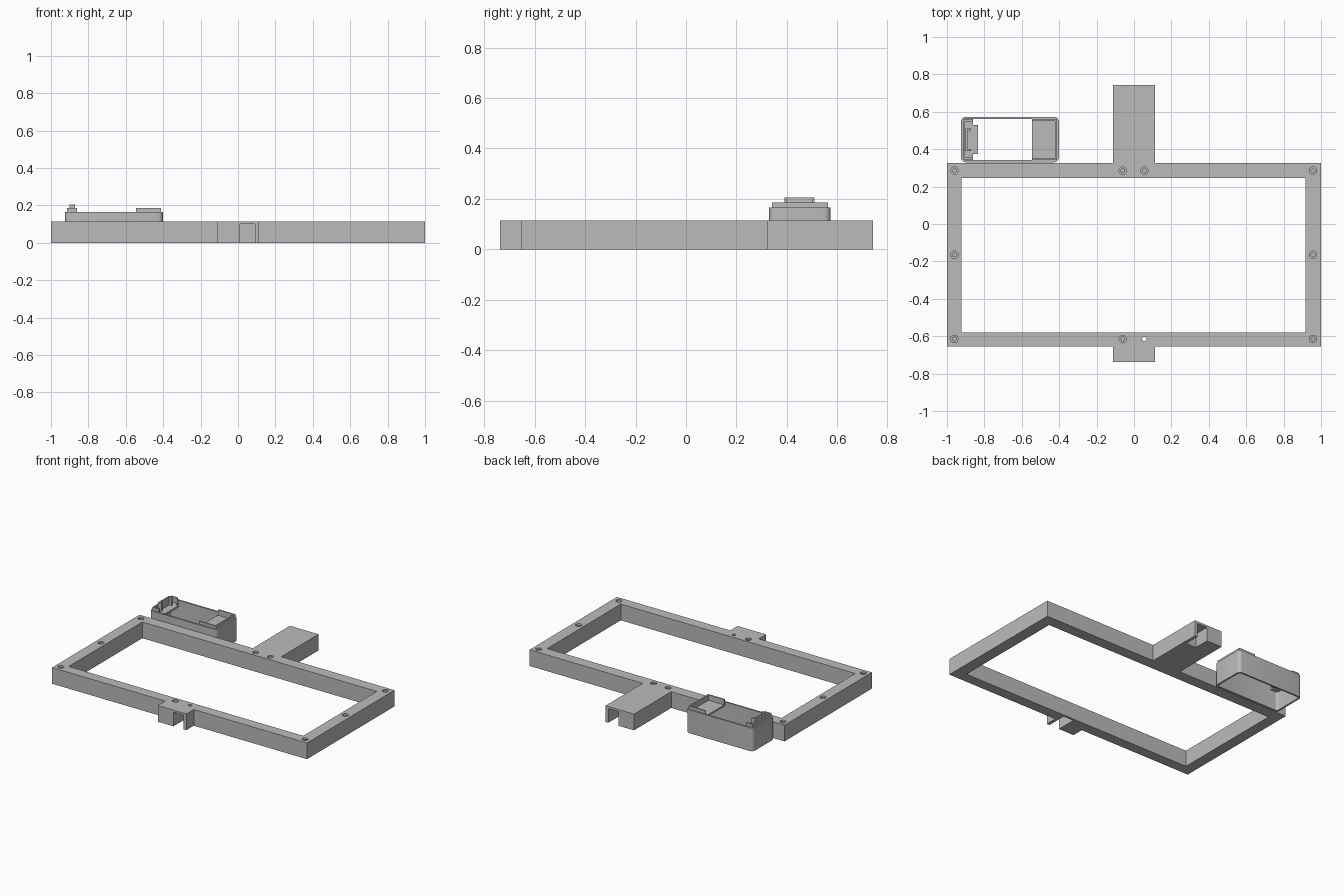
import bpy, bmesh, math

cube = bpy.data.objects.get("Cube")
if cube:
    bpy.data.objects.remove(cube, do_unlink=True)

grey = bpy.data.materials.new("plain grey")
grey.use_nodes = True
COLOUR = (0.5, 0.5, 0.5, 1)
grey.diffuse_color = COLOUR
grey.node_tree.nodes["Principled BSDF"].inputs["Base Color"].default_value = COLOUR


def prism(name, points, z0, z1):
    """Extrude a flat outline from z0 to z1."""
    bm = bmesh.new()
    face = bm.faces.new([bm.verts.new((x, y, z0)) for x, y in points])
    top = bmesh.ops.extrude_face_region(bm, geom=[face])["geom"]
    bmesh.ops.translate(bm, vec=(0, 0, z1 - z0),
                        verts=[v for v in top if isinstance(v, bmesh.types.BMVert)])
    bmesh.ops.recalc_face_normals(bm, faces=bm.faces)
    mesh = bpy.data.meshes.new(name)
    bm.to_mesh(mesh)
    bm.free()
    mesh.materials.append(grey)
    ob = bpy.data.objects.new(name, mesh)
    bpy.context.collection.objects.link(ob)
    return ob


def box(name, x0, x1, y0, y1, z0, z1):
    return prism(name, [(x0, y0), (x1, y0), (x1, y1), (x0, y1)], z0, z1)


def rod(name, x, y, r, z0, z1):
    steps = [i * math.tau / 20 for i in range(20)]
    return prism(name, [(x + r * math.cos(a), y + r * math.sin(a)) for a in steps], z0, z1)


def rounded(x0, x1, y0, y1, r):
    """Outline of a rectangle with round corners."""
    pts = []
    for cx, cy, start in ((x1 - r, y1 - r, 0), (x0 + r, y1 - r, 1),
                          (x0 + r, y0 + r, 2), (x1 - r, y0 + r, 3)):
        for i in range(6):
            a = (start + i / 5) * math.pi / 2
            pts.append((cx + r * math.cos(a), cy + r * math.sin(a)))
    return pts


def cut(target, cutters):
    for c in cutters:
        c.hide_render = True
        mod = target.modifiers.new("cut", 'BOOLEAN')
        mod.operation, mod.solver, mod.object = 'DIFFERENCE', 'EXACT', c
        bpy.context.view_layer.objects.active = target
        bpy.ops.object.modifier_apply(modifier=mod.name)
        bpy.data.objects.remove(c, do_unlink=True)


# Rectangular frame with a short front tab and a long back tab
H, TAB, FRONT, BACK = 0.115, 0.112, -0.655, 0.325
frame = prism("frame", [
    (-1, FRONT), (-TAB, FRONT), (-TAB, -0.738), (TAB, -0.738), (TAB, FRONT), (1, FRONT),
    (1, BACK), (TAB, BACK), (TAB, 0.742), (-TAB, 0.742), (-TAB, BACK), (-1, BACK)], 0, H)
cutters = [box("opening", -0.922, 0.918, -0.58, 0.245, -0.1, 0.3),
           box("front_slot", 0.01, 0.09, -0.8, -0.595, -0.1, 0.1),
           box("back_slot", 0.01, 0.09, 0.63, 0.8, -0.1, 0.1),
           rod("through_hole", 0.055, -0.615, 0.012, 0.05, 0.2)]

# Stepped screw holes
spots = [(x, y) for x in (-0.96, 0.957) for y in (-0.615, -0.165, 0.285)]
spots += [(-0.06, -0.615), (-0.06, 0.285), (0.055, 0.285)]
for x, y in spots:
    cutters.append(rod("wide_hole", x, y, 0.02, H - 0.012, 0.2))
    cutters.append(rod("narrow_hole", x, y, 0.01, 0.04, 0.2))
cut(frame, cutters)

# Open case with thin walls and round corners
X0, X1, Y0, Y1, RIM = -0.925, -0.402, 0.33, 0.573, 0.165
case = prism("case_wall", rounded(X0, X1, Y0, Y1, 0.025), 0, RIM)
cut(case, [prism("case_hollow", rounded(X0 + 0.012, X1 - 0.012, Y0 + 0.012, Y1 - 0.012, 0.015),
                 -0.1, 0.3)])

# Shelves across both ends
box("right_shelf", -0.545, -0.41, 0.34, 0.563, 0.135, 0.147)
box("left_shelf", -0.917, -0.86, 0.34, 0.563, 0.135, 0.147)
box("left_shelf_tongue", -0.86, -0.835, 0.375, 0.53, 0.135, 0.147)


def lip(name, x_end, x_open, y0, y1, z0, z1, t=0.01):
    """U-shaped rail, open towards x_open."""
    s = t if x_open > x_end else -t
    prism(name, [(x_open, y0), (x_end, y0), (x_end, y1), (x_open, y1), (x_open, y1 - t),
                 (x_end + s, y1 - t), (x_end + s, y0 + t), (x_open, y0 + t)], z0, z1)


# Raised rails inside the rim
lip("right_rail", -0.413, -0.545, 0.341, 0.562, 0.14, 0.185)
lip("left_rail", -0.914, -0.86, 0.345, 0.558, 0.14, 0.185)
lip("left_clip", -0.9, -0.872, 0.39, 0.51, 0.14, 0.205)

bpy.ops.object.select_all(action='DESELECT')
for ob in (frame, case):
    ob.select_set(True)
bpy.context.view_layer.objects.active = frame
bpy.ops.object.shade_smooth_by_angle(angle=math.radians(30))
